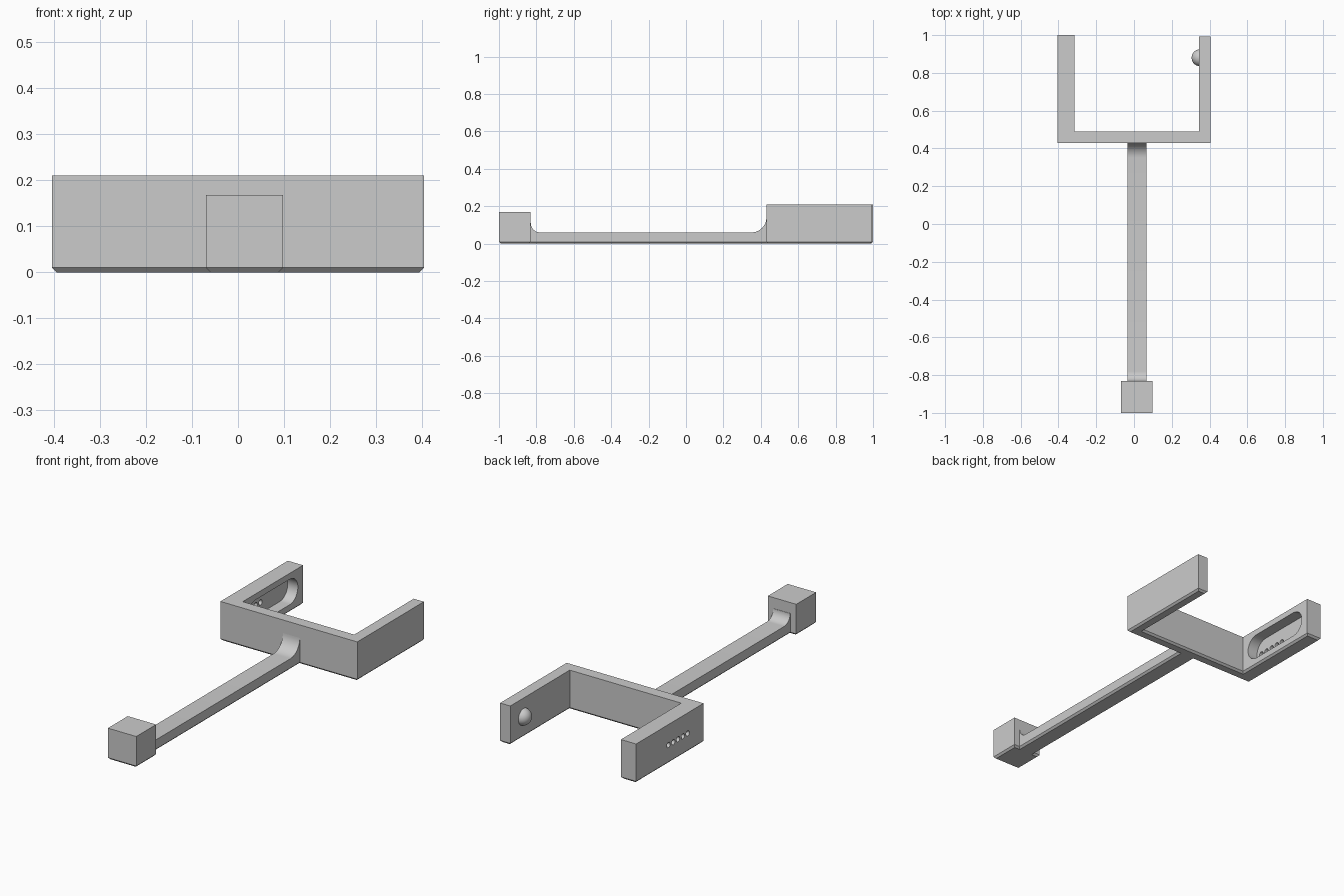
import bpy, bmesh, math
from mathutils import Matrix

cube = bpy.data.objects.get("Cube")
if cube:
    bpy.data.objects.remove(cube, do_unlink=True)

grey = bpy.data.materials.new("light_grey")
grey.use_nodes = True
grey.diffuse_color = (0.6, 0.6, 0.6, 1)
grey.node_tree.nodes["Principled BSDF"].inputs["Base Color"].default_value = (0.6, 0.6, 0.6, 1)


def finish(bm, name, smooth=False):
    bmesh.ops.recalc_face_normals(bm, faces=bm.faces)
    mesh = bpy.data.meshes.new(name)
    bm.to_mesh(mesh)
    bm.free()
    mesh.materials.append(grey)
    obj = bpy.data.objects.new(name, mesh)
    bpy.context.collection.objects.link(obj)
    if smooth:
        shade(obj)
    return obj


def shade(obj):
    bpy.ops.object.select_all(action='DESELECT')
    obj.select_set(True)
    bpy.context.view_layer.objects.active = obj
    bpy.ops.object.shade_smooth_by_angle(angle=math.radians(30))


def prism(points, offset):
    """Extrude a closed 3D outline by an offset vector."""
    bm = bmesh.new()
    face = bm.faces.new([bm.verts.new(p) for p in points])
    ext = bmesh.ops.extrude_face_region(bm, geom=[face])
    bmesh.ops.translate(bm, vec=offset, verts=[v for v in ext["geom"] if isinstance(v, bmesh.types.BMVert)])
    bmesh.ops.recalc_face_normals(bm, faces=bm.faces)
    return bm


def chamfer_base(bm, only_sides=False):
    edges = [e for e in bm.edges if all(v.co.z < 1e-4 for v in e.verts)]
    if only_sides:
        edges = [e for e in edges if abs(e.verts[0].co.x - e.verts[1].co.x) < 1e-4]
    bmesh.ops.bevel(bm, geom=edges, offset=0.01, segments=1, affect='EDGES', profile=0.5)


def arc(cy, cz, r, start, end, n=12):
    angles = [math.radians(start + (end - start) * i / n) for i in range(n + 1)]
    return [(cy + r * math.cos(a), cz + r * math.sin(a)) for a in angles]


# U-shaped bracket
outline = [(-.405, .43), (.405, .43), (.405, .993), (.345, .993),
           (.345, .49), (-.315, .49), (-.315, 1), (-.405, 1)]
bm = prism([(x, y, 0) for x, y in outline], (0, 0, .21))
chamfer_base(bm)
bracket = finish(bm, "bracket")

# Slot recess and row of small through holes in the thicker arm
slot = arc(.888, .11, .068, -90, 90, 20) + arc(.598, .11, .068, 90, 270, 20)
cutters = [finish(prism([(-.375, y, z) for y, z in slot], (.1, 0, 0)), "slot_cutter")]
for i in range(5):
    ring = arc(.564 + .0405 * i, .1, .014, 0, 345, 23)
    cutters.append(finish(prism([(-.45, y, z) for y, z in ring], (.1, 0, 0)), "hole_cutter"))
for cutter in cutters:
    cutter.hide_render = True
    mod = bracket.modifiers.new("cut", 'BOOLEAN')
    mod.operation, mod.solver, mod.object = 'DIFFERENCE', 'EXACT', cutter
    bpy.ops.object.select_all(action='DESELECT')
    bracket.select_set(True)
    bpy.context.view_layer.objects.active = bracket
    bpy.ops.object.modifier_apply(modifier=mod.name)
    bpy.data.objects.remove(cutter, do_unlink=True)
shade(bracket)

# Rod with rounded fillets at both ends
front, back = -.842, .442
profile = [(front, 0), (back, 0), (back, .14)]
profile += arc(.35, .14, .08, 0, -90)
profile += arc(-.78, .11, .05, 270, 180)
profile += [(front, .11)]
bm = prism([(-.035, y, z) for y, z in profile], (.1, 0, 0))
bmesh.ops.remove_doubles(bm, verts=bm.verts, dist=1e-5)
edges = [e for e in bm.edges if all(v.co.z < 1e-4 for v in e.verts)
         and abs(e.verts[0].co.x - e.verts[1].co.x) < 1e-4]
bmesh.ops.bevel(bm, geom=edges, offset=0.01, segments=1, affect='EDGES', profile=0.5)
finish(bm, "rod", smooth=True)

# Block at the front end
block = [(-.07, -1), (.098, -1), (.098, -.832), (-.07, -.832)]
bm = prism([(x, y, 0) for x, y in block], (0, 0, .168))
chamfer_base(bm)
finish(bm, "end_block")

# Round locating bump inside the thinner arm
bm = bmesh.new()
bmesh.ops.create_uvsphere(bm, u_segments=32, v_segments=16, radius=.045,
                          matrix=Matrix.Translation((.35, .88, .11)))
finish(bm, "bump", smooth=True)
